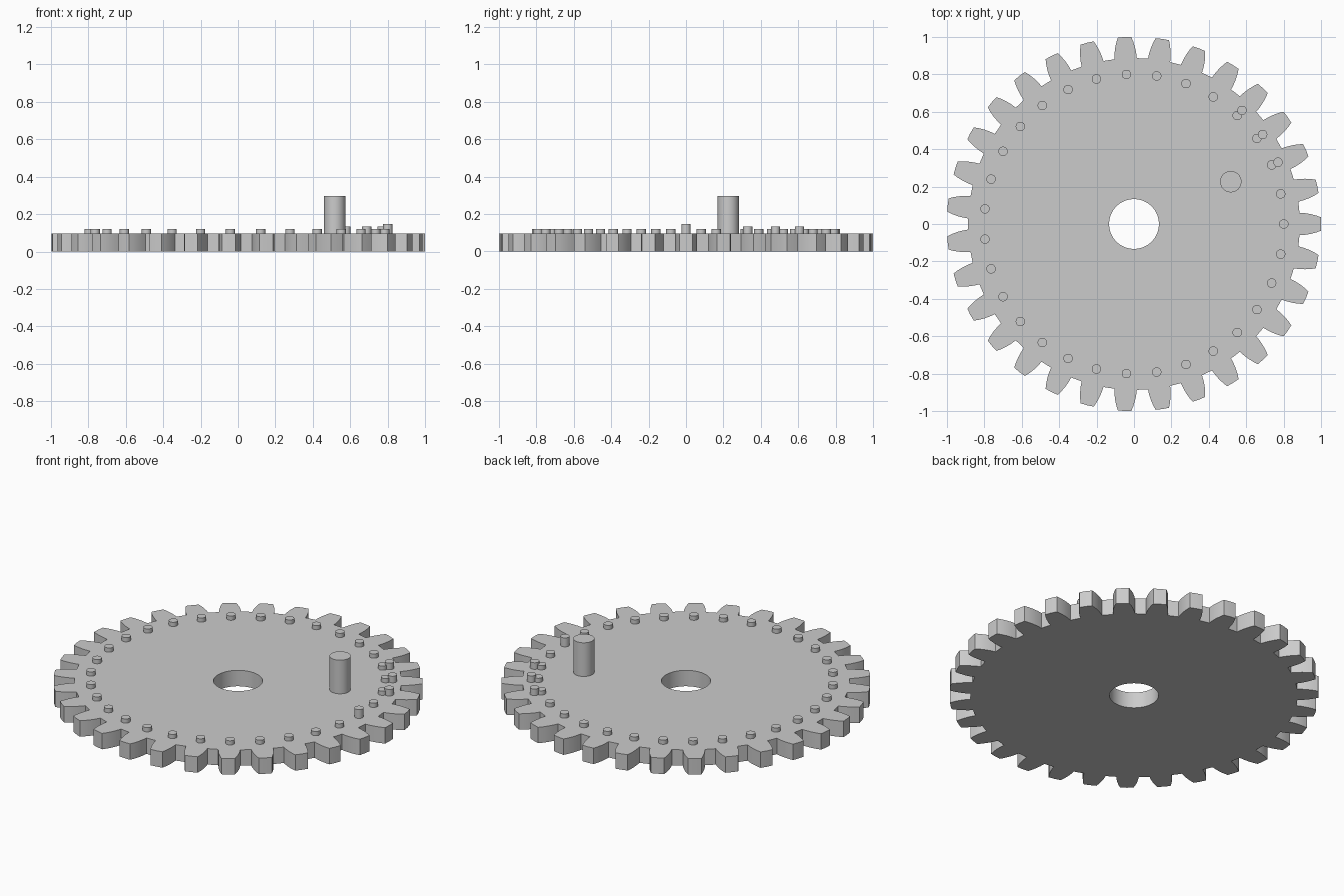
import bpy, bmesh
from math import cos, sin, pi, radians

TEETH = 31
STEP = 2 * pi / TEETH
THICK = 0.095

old = bpy.data.objects.get("Cube")
if old:
    bpy.data.objects.remove(old, do_unlink=True)

grey = bpy.data.materials.new("grey plastic")
grey.use_nodes = True
colour = (0.6, 0.6, 0.6, 1)
grey.diffuse_color = colour
grey.node_tree.nodes["Principled BSDF"].inputs["Base Color"].default_value = colour


def polar(r, a):
    return (r * cos(a), r * sin(a), 0)


def finish(ob):
    ob.data.materials.clear()
    ob.data.materials.append(grey)
    bpy.ops.object.select_all(action="DESELECT")
    ob.select_set(True)
    bpy.context.view_layer.objects.active = ob
    bpy.ops.object.shade_smooth_by_angle(angle=radians(25))


def peg(name, x, y, r, top, sides):
    # Pegs sink slightly into the disc
    bottom = THICK - 0.02
    bpy.ops.mesh.primitive_cylinder_add(vertices=sides, radius=r, depth=top - bottom,
                                        location=(x, y, (top + bottom) / 2))
    ob = bpy.context.object
    ob.name = name
    finish(ob)


# Gear disc: one tooth flank (radius, half width), mirrored and repeated
flank = [(0.886, 0.060), (0.915, 0.058), (0.945, 0.053), (0.975, 0.045), (0.999, 0.036)]
tooth = [(r, -w / r) for r, w in flank] + [(1.0, 0)] + [(r, w / r) for r, w in reversed(flank)]
outline = [polar(r, i * STEP + a) for i in range(TEETH) for r, a in tooth]
hole = [polar(0.133, 2 * pi * i / 64) for i in range(64)]

bm = bmesh.new()
edges = []
for loop in (outline, hole):
    verts = [bm.verts.new(p) for p in loop]
    edges += [bm.edges.new((verts[i - 1], verts[i])) for i in range(len(verts))]
bmesh.ops.triangle_fill(bm, edges=edges, use_beauty=True)
solid = bmesh.ops.extrude_face_region(bm, geom=bm.faces[:])
raised = [v for v in solid["geom"] if isinstance(v, bmesh.types.BMVert)]
bmesh.ops.translate(bm, verts=raised, vec=(0, 0, THICK))
bmesh.ops.recalc_face_normals(bm, faces=bm.faces[:])
mesh = bpy.data.meshes.new("gear_disc")
bm.to_mesh(mesh)
bm.free()
disc = bpy.data.objects.new("gear_disc", mesh)
bpy.context.collection.objects.link(disc)
finish(disc)

# Marker dots, one per tooth; the first is taller
for i in range(TEETH):
    x, y, _ = polar(0.8, i * STEP)
    peg(f"marker_dot_{i}", x, y, 0.025, 0.148 if i == 0 else 0.12, 24)

# Three extra dots beside the handle
for i in (2, 3, 4):
    x, y, _ = polar(0.837, i * STEP)
    peg(f"extra_dot_{i}", x, y, 0.025, 0.134, 24)

# Crank handle
peg("handle_pin", 0.517, 0.226, 0.057, 0.296, 40)
